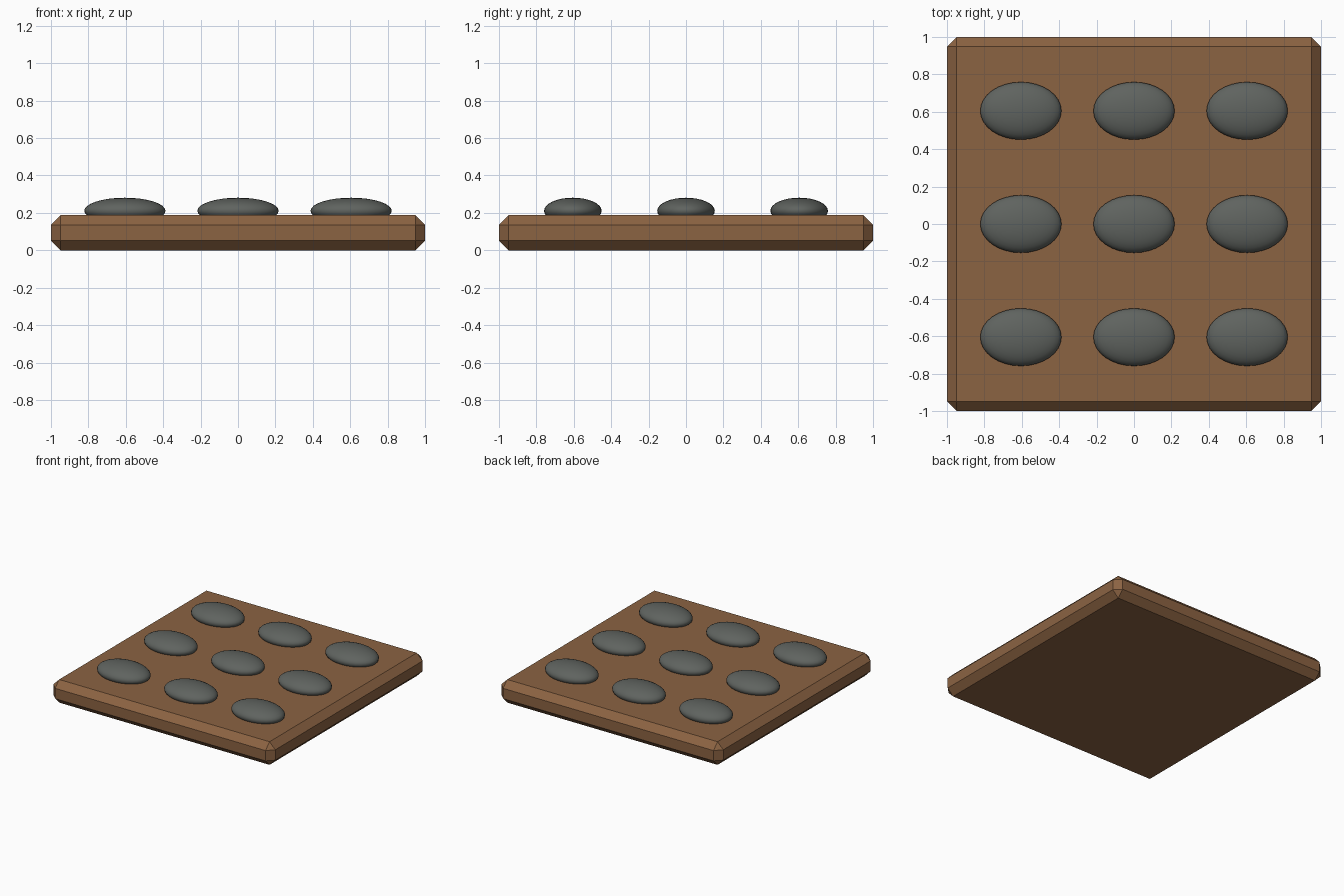
import bpy

if "Cube" in bpy.data.objects:
    bpy.data.objects.remove(bpy.data.objects["Cube"])

def material(name, color):
    m = bpy.data.materials.new(name)
    m.diffuse_color = (*color, 1)
    m.use_nodes = True
    m.node_tree.nodes["Principled BSDF"].inputs["Base Color"].default_value = m.diffuse_color
    return m

wood = material("wood", (0.26, 0.125, 0.055))
stone = material("stone", (0.115, 0.125, 0.115))

# Square board with a single chamfer on every edge
HEIGHT = 0.188
bpy.ops.mesh.primitive_cube_add(size=1, location=(0, 0, HEIGHT / 2))
board = bpy.context.object
board.name = "board"
board.scale = (2, 2, HEIGHT)
bpy.ops.object.transform_apply(location=False, rotation=False, scale=True)
bevel = board.modifiers.new("chamfer", 'BEVEL')
bevel.width = 0.052
bevel.segments = 1
board.data.materials.append(wood)

# Three by three grid of flattened pebbles, half sunk into the board
for row in (-1, 0, 1):
    for col in (-1, 0, 1):
        bpy.ops.mesh.primitive_uv_sphere_add(
            segments=32, ring_count=16, radius=1,
            location=(col * 0.605, row * 0.605, 0.211))
        pebble = bpy.context.object
        pebble.name = f"pebble_{row + 2}_{col + 2}"
        pebble.scale = (0.217, 0.154, 0.07)
        bpy.ops.object.transform_apply(location=False, rotation=False, scale=True)
        bpy.ops.object.shade_smooth()
        pebble.data.materials.append(stone)
